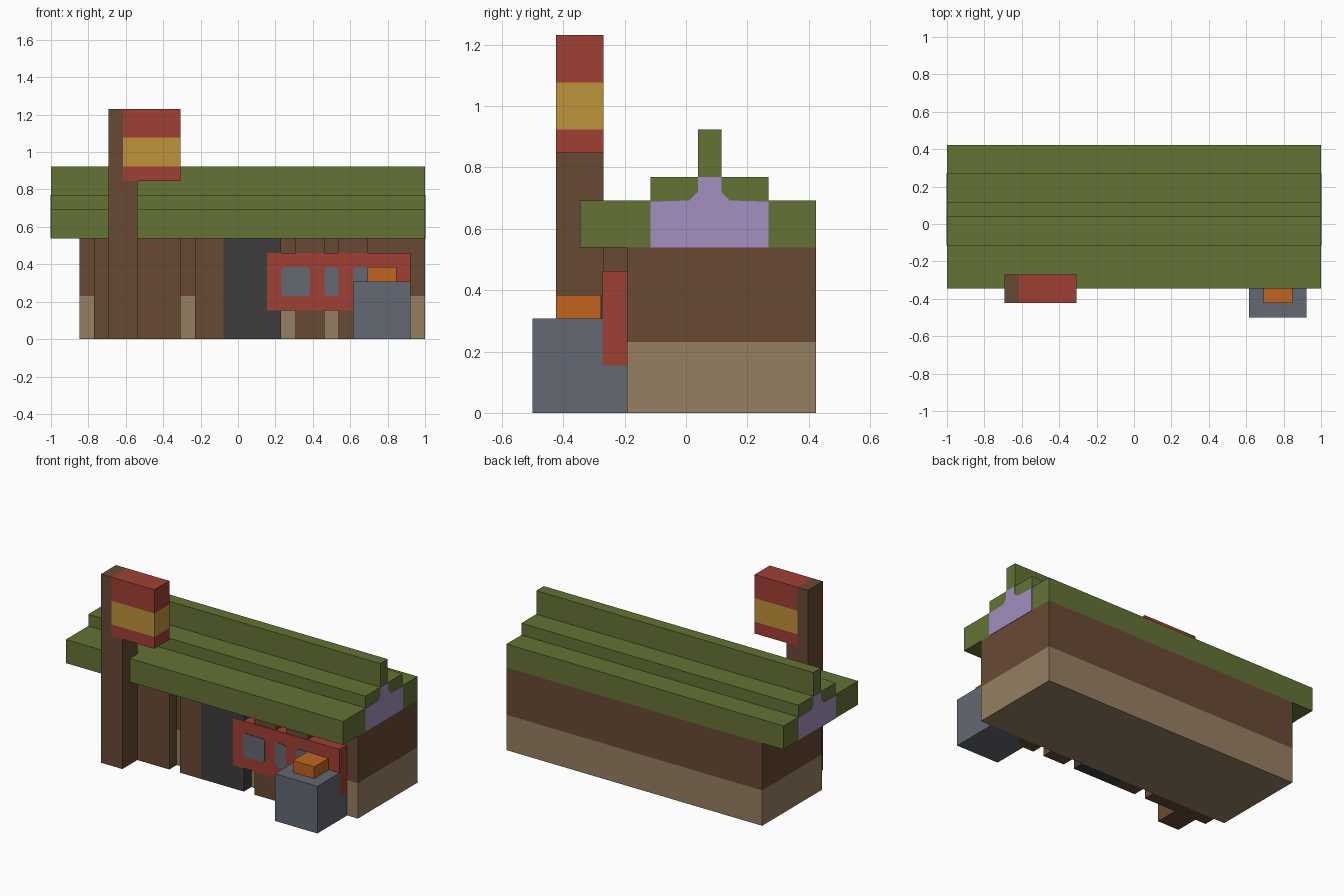
import bpy, bmesh
from mathutils import Vector

cube = bpy.data.objects.get("Cube")
if cube:
    bpy.data.objects.remove(cube, do_unlink=True)

U = 1 / 13  # one block of the grid the shop is built on


def material(name, rgb):
    lin = [((c / 255 + 0.055) / 1.055) ** 2.4 for c in rgb] + [1]
    m = bpy.data.materials.new(name)
    m.use_nodes = True
    m.diffuse_color = lin
    bsdf = next(n for n in m.node_tree.nodes if n.type == 'BSDF_PRINCIPLED')
    bsdf.inputs["Base Color"].default_value = lin
    return m


GREEN = material("roof green", (100, 115, 53))
BROWN = material("wood brown", (105, 73, 51))
TAN = material("base tan", (150, 127, 97))
RED = material("sign red", (160, 62, 52))
YELLOW = material("banner yellow", (191, 147, 58))
GREY = material("blue grey", (98, 104, 115))
DARK = material("door charcoal", (64, 60, 62))
ORANGE = material("lamp orange", (193, 101, 33))
PURPLE = material("gable purple", (163, 143, 191))


def prism(name, mat, axis, profile, lo, hi):
    """Extrude a profile along x (points are y, z) or along y (points are x, z)."""
    bm = bmesh.new()
    place = (lambda a, b, t: (t, a, b)) if axis == 'x' else (lambda a, b, t: (a, t, b))
    face = bm.faces.new([bm.verts.new(Vector(place(a, b, lo)) * U) for a, b in profile])
    out = bmesh.ops.extrude_face_region(bm, geom=[face])
    move = Vector(place(0, 0, hi - lo)) * U
    bmesh.ops.translate(bm, vec=move, verts=[v for v in out["geom"] if isinstance(v, bmesh.types.BMVert)])
    bmesh.ops.recalc_face_normals(bm, faces=bm.faces)
    me = bpy.data.meshes.new(name)
    bm.to_mesh(me)
    bm.free()
    me.materials.append(mat)
    ob = bpy.data.objects.new(name, me)
    bpy.context.collection.objects.link(ob)
    return ob


def box(name, mat, x, y, z):
    return prism(name, mat, 'y', [(x[0], z[0]), (x[1], z[0]), (x[1], z[1]), (x[0], z[1])], *y)


# Main building: tan base course, brown wall above
walls = box("walls", TAN, (-11, 13), (-2.5, 5.5), (0, 7))
walls.data.materials.append(BROWN)
bm = bmesh.new()
bm.from_mesh(walls.data)
bmesh.ops.bisect_plane(bm, geom=bm.verts[:] + bm.edges[:] + bm.faces[:],
                       plane_co=(0, 0, 3 * U), plane_no=(0, 0, 1))
for f in bm.faces:
    f.material_index = int(f.calc_center_median().z > 3 * U)
bm.to_mesh(walls.data)
bm.free()

# Raised front boards and the door between them
for i, span in enumerate([(-10, -4), (-3, -1), (4, 6), (7, 9)]):
    box(f"front_board_{i + 1}", BROWN, span, (-3.5, -2.5), (0, 7))
box("door", DARK, (-1, 3), (-3.5, -2.5), (0, 7))

# Stepped roof, one profile along its length
half = [(-4.5, 7), (5.5, 7), (5.5, 9), (3.5, 9), (3.5, 10), (1.5, 10), (1.5, 12),
        (0.5, 12), (0.5, 10), (-1.5, 10), (-1.5, 9), (-4.5, 9)]
prism("roof", GREEN, 'x', half, -13, 13)

# Painted gable plates on both roof ends
gable = [(-1.5, 7), (3.5, 7), (3.5, 8.95), (1.85, 9), (1.5, 9.35), (1.5, 10),
         (0.5, 10), (0.5, 9.35), (0.15, 9), (-1.5, 8.95)]
for side, name in ((-1, "gable_right"), (1, "gable_left")):
    prism(name, PURPLE, 'x', gable, side * 12.95, side * 13.03)

# Post, narrowed at the top where the banner is set in
prism("banner_post", BROWN, 'y',
      [(-9, 0), (-7, 0), (-7, 11), (-8, 11), (-8, 16), (-9, 16)], -5.5, -3.5)
for name, mat, z in (("banner_bottom", RED, (11, 12)), ("banner_middle", YELLOW, (12, 14)),
                     ("banner_top", RED, (14, 16))):
    box(name, mat, (-8, -4), (-5.5, -3.5), z)

# Shop sign with its grey painted panels
box("shop_sign", RED, (2, 12), (-3.54, -2.5), (2, 6))
c = 0.15
for i, (a, b) in enumerate([(3, 5), (6, 7), (8, 10)]):
    prism(f"sign_panel_{i + 1}", GREY, 'y',
          [(a + c, 3), (b - c, 3), (b, 3 + c), (b, 5 - c), (b - c, 5), (a + c, 5), (a, 5 - c), (a, 3 + c)],
          -3.59, -3.52)

# Block in front of the sign with a lamp on top
box("stone_block", GREY, (8, 12), (-6.5, -2.5), (0, 4))
box("lamp", ORANGE, (9, 11), (-5.5, -3.6), (4, 5))
